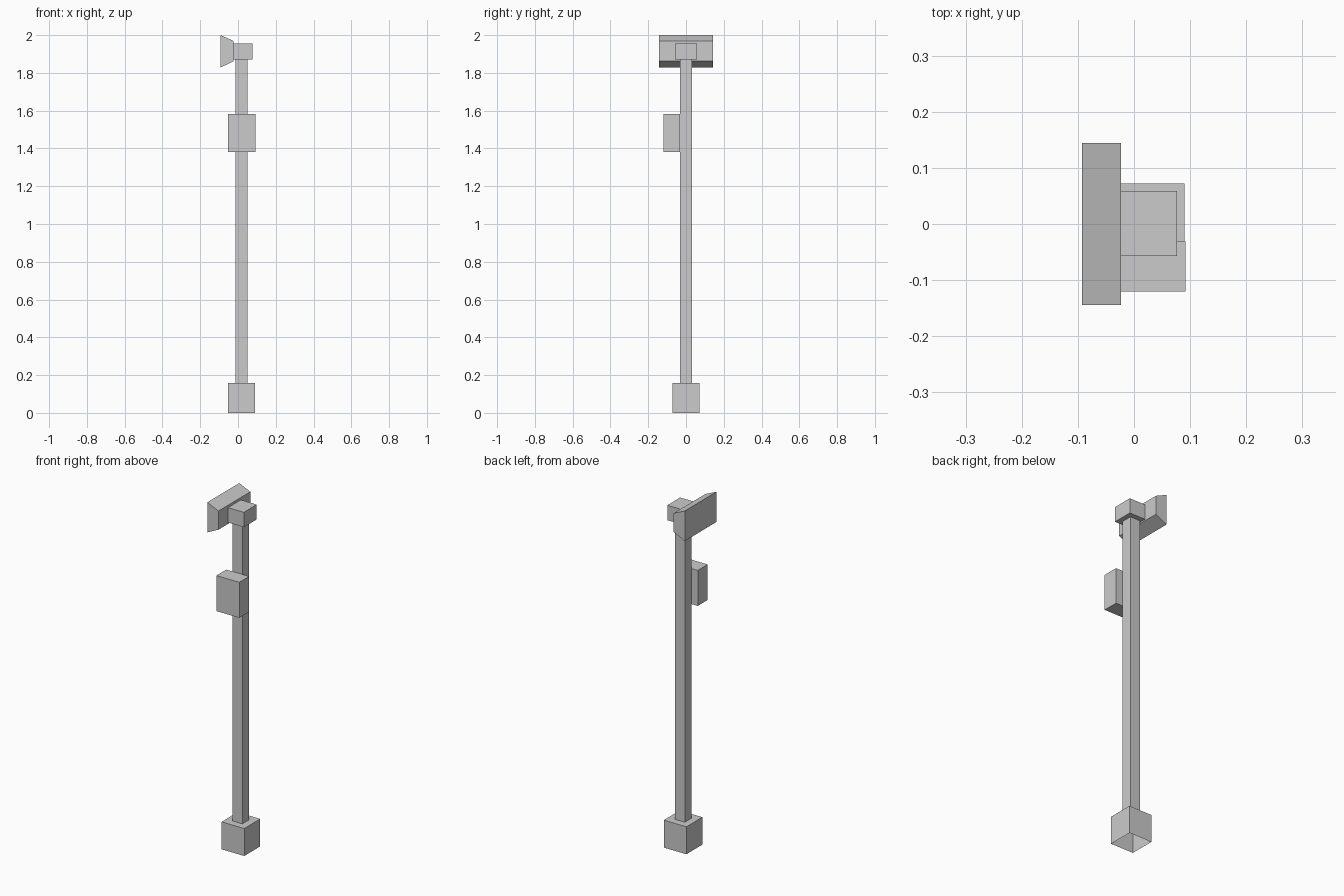
import bpy, bmesh

if "Cube" in bpy.data.objects:
    bpy.data.objects.remove(bpy.data.objects["Cube"])

def make_prism(name, profile, y0, y1, open_below=False, open_above=False):
    """Extrude an x-z outline from y0 to y1; optionally drop hidden caps."""
    bm = bmesh.new()
    face = bm.faces.new([bm.verts.new((x, y0, z)) for x, z in profile])
    ext = bmesh.ops.extrude_face_region(bm, geom=[face], use_keep_orig=True)
    moved = [g for g in ext["geom"] if isinstance(g, bmesh.types.BMVert)]
    bmesh.ops.translate(bm, verts=moved, vec=(0, y1 - y0, 0))
    bmesh.ops.recalc_face_normals(bm, faces=bm.faces[:])
    bm.normal_update()
    drop = [f for f in bm.faces
            if (open_below and f.normal.z < -0.99) or (open_above and f.normal.z > 0.99)]
    bmesh.ops.delete(bm, geom=drop, context='FACES')
    mesh = bpy.data.meshes.new(name)
    bm.to_mesh(mesh)
    bm.free()
    obj = bpy.data.objects.new(name, mesh)
    bpy.context.collection.objects.link(obj)
    return obj

def make_box(name, x, y, z, **kw):
    outline = [(x[0], z[0]), (x[1], z[0]), (x[1], z[1]), (x[0], z[1])]
    return make_prism(name, outline, y[0], y[1], **kw)

# Ground block, hollow underneath
make_box("base_block", (-0.053, 0.09), (-0.072, 0.072), (0, 0.157), open_below=True)

# Tall square post
make_box("post", (-0.014, 0.049), (-0.031, 0.031), (0.157, 1.87),
         open_below=True, open_above=True)

# Control box on the front of the post
make_box("control_box", (-0.053, 0.092), (-0.12, -0.031), (1.38, 1.583))

# Block on top of the post
make_box("head_block", (-0.023, 0.077), (-0.057, 0.059), (1.87, 1.955))

# Flared lamp head
make_prism("lamp_head", [(-0.093, 1.828), (-0.023, 1.862), (-0.023, 1.969), (-0.093, 2.0)],
           -0.144, 0.144)
